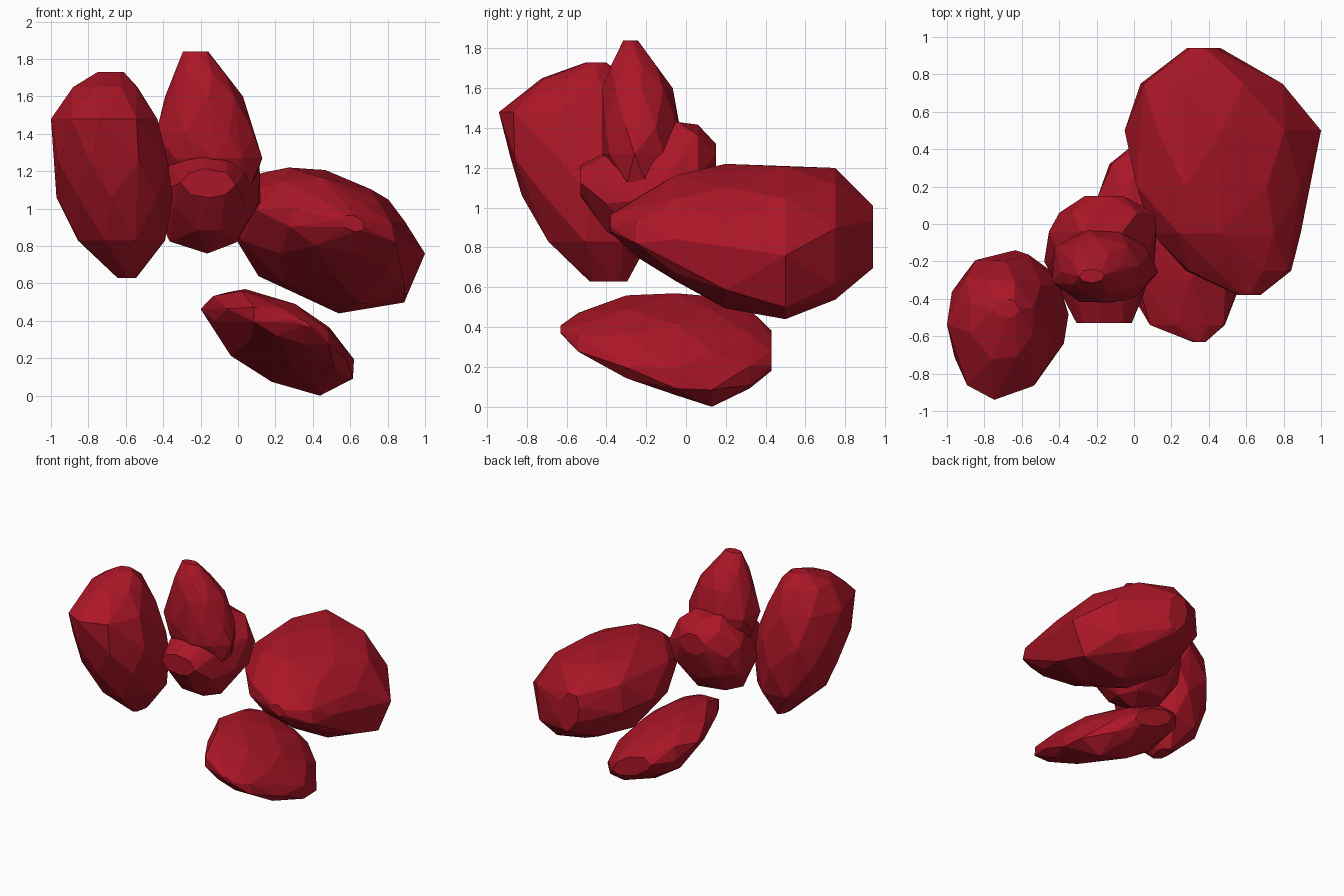
import bpy, bmesh, math, random
from mathutils import Vector

random.seed(4)
SIDES = 8

red = bpy.data.materials.new("deep_red")
red.diffuse_color = (0.41, 0.008, 0.02, 1)


def stone(name, axis, skew, stations):
    """Faceted convex lump: hull of skewed elliptical slices (pos, u0, u1, v0, v1),
    stretched so that it fills the extents of its slices."""
    pts = []
    for i, (pos, u0, u1, v0, v1) in enumerate(stations):
        for k in range(SIDES):
            t = 2 * math.pi * (k + 0.5 * (i % 2) + random.uniform(-0.2, 0.2)) / SIDES
            u = (u0 + u1) / 2 + 1.04 * (u1 - u0) / 2 * math.cos(t)
            v = (v0 + v1) / 2 + 1.04 * (v1 - v0) / 2 * math.sin(t + skew)
            pts.append([u, pos, v] if axis == "y" else [u, v, pos])
    cols = list(zip(*stations))
    span = [(min(cols[1]), max(cols[2])), (min(cols[3]), max(cols[4])), (min(cols[0]), max(cols[0]))]
    if axis == "y":
        span[1], span[2] = span[2], span[1]
    for c in range(3):
        lo, hi = min(p[c] for p in pts), max(p[c] for p in pts)
        a, b = span[c]
        for p in pts:
            p[c] = a + (p[c] - lo) * (b - a) / (hi - lo)

    bm = bmesh.new()
    for p in pts:
        bm.verts.new(Vector(p))
    bmesh.ops.convex_hull(bm, input=bm.verts)
    bmesh.ops.delete(bm, geom=[v for v in bm.verts if not v.link_faces], context="VERTS")
    bmesh.ops.recalc_face_normals(bm, faces=bm.faces)
    mesh = bpy.data.meshes.new(name)
    bm.to_mesh(mesh)
    bm.free()
    mesh.materials.append(red)
    bpy.context.collection.objects.link(bpy.data.objects.new(name, mesh))


# Large lump on the right, leaning down to the right
stone("large_right_stone", "y", -0.31, [
    (-0.38, 0.56, 0.68, 0.88, 0.97),
    (-0.25, 0.27, 0.85, 0.76, 1.05),
    (-0.05, 0.10, 0.89, 0.63, 1.17),
    (0.20, -0.01, 0.95, 0.50, 1.22),
    (0.50, -0.05, 1.00, 0.44, 1.22),
    (0.75, 0.02, 0.82, 0.54, 1.20),
    (0.94, 0.28, 0.46, 0.70, 1.02)])

# Flat tilted slab at the bottom
stone("bottom_stone", "y", -0.70, [
    (-0.63, 0.31, 0.38, 0.37, 0.41),
    (-0.54, 0.06, 0.50, 0.27, 0.48),
    (-0.30, -0.06, 0.57, 0.14, 0.56),
    (-0.05, -0.15, 0.62, 0.05, 0.57),
    (0.13, -0.20, 0.59, 0.00, 0.55),
    (0.32, -0.15, 0.46, 0.09, 0.49),
    (0.43, 0.00, 0.34, 0.18, 0.38)])

# Tall egg-like lump on the left
stone("left_stone", "z", 0.0, [
    (1.73, -0.75, -0.61, -0.50, -0.40),
    (1.65, -0.89, -0.53, -0.73, -0.29),
    (1.48, -1.00, -0.43, -0.94, -0.20),
    (1.25, -1.00, -0.36, -0.90, -0.14),
    (1.06, -0.97, -0.35, -0.82, -0.14),
    (0.83, -0.87, -0.38, -0.70, -0.17),
    (0.63, -0.64, -0.54, -0.48, -0.29)])

# Pointed lump at the top centre
stone("top_stone", "z", 0.0, [
    (1.84, -0.28, -0.15, -0.31, -0.24),
    (1.72, -0.33, -0.06, -0.38, -0.14),
    (1.60, -0.37, 0.03, -0.41, -0.07),
    (1.40, -0.44, 0.10, -0.42, -0.03),
    (1.27, -0.42, 0.13, -0.41, -0.06),
    (1.13, -0.33, 0.10, -0.34, -0.14)])

# Round lump beneath it, rising towards the back
stone("centre_stone", "y", 0.0, [
    (-0.53, -0.31, -0.02, 1.05, 1.20),
    (-0.40, -0.36, 0.04, 0.87, 1.26),
    (-0.20, -0.48, 0.10, 0.76, 1.36),
    (-0.04, -0.47, 0.12, 0.80, 1.43),
    (0.06, -0.40, 0.10, 0.93, 1.40),
    (0.15, -0.27, -0.06, 1.15, 1.31)])
